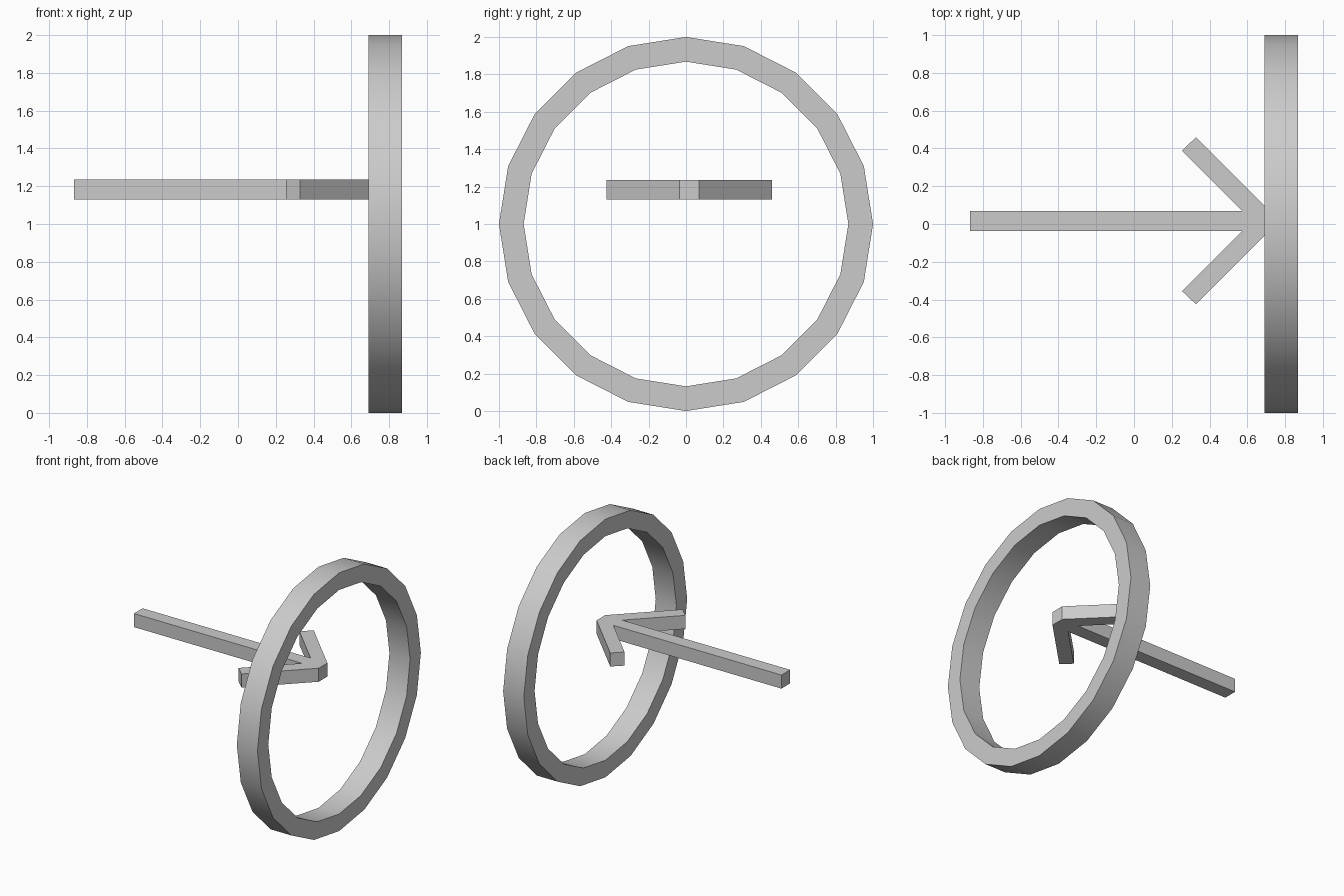
import bpy, bmesh
from math import sin, cos, pi, radians

if "Cube" in bpy.data.objects:
    bpy.data.objects.remove(bpy.data.objects["Cube"])


def make_object(name, bm):
    bmesh.ops.recalc_face_normals(bm, faces=bm.faces)
    mesh = bpy.data.meshes.new(name)
    bm.to_mesh(mesh)
    bm.free()
    obj = bpy.data.objects.new(name, mesh)
    bpy.context.collection.objects.link(obj)
    return obj


# Ring: rectangular section swept around the x axis in 20 steps
SIDES = 20
section = [(0.69, 1.0), (0.867, 1.0), (0.867, 0.868), (0.69, 0.868)]
bm = bmesh.new()
loops = []
for i in range(SIDES):
    a = 2 * pi * i / SIDES
    loops.append([bm.verts.new((x, r * sin(a), 1 + r * cos(a))) for x, r in section])
for i in range(SIDES):
    p, q = loops[i], loops[(i + 1) % SIDES]
    for k in range(4):
        n = (k + 1) % 4
        bm.faces.new((p[k], p[n], q[n], q[k]))
ring = make_object("ring", bm)
bpy.context.view_layer.objects.active = ring
ring.select_set(True)
bpy.ops.object.shade_smooth_by_angle(angle=radians(30))

# Arrow: half outline mirrored about its centre line, then extruded upwards
AXIS_Y, Z0, HEIGHT = 0.017, 1.13, 0.105
half = [(-0.867, 0.053), (0.573, 0.053), (0.254, 0.372), (0.328, 0.442), (0.717, 0.053)]
outline = half + [(x, -y) for x, y in reversed(half)]
bm = bmesh.new()
face = bm.faces.new([bm.verts.new((x, AXIS_Y + y, Z0)) for x, y in outline])
top = bmesh.ops.extrude_face_region(bm, geom=[face])["geom"]
bmesh.ops.translate(bm, vec=(0, 0, HEIGHT),
                    verts=[g for g in top if isinstance(g, bmesh.types.BMVert)])
make_object("arrow", bm)
